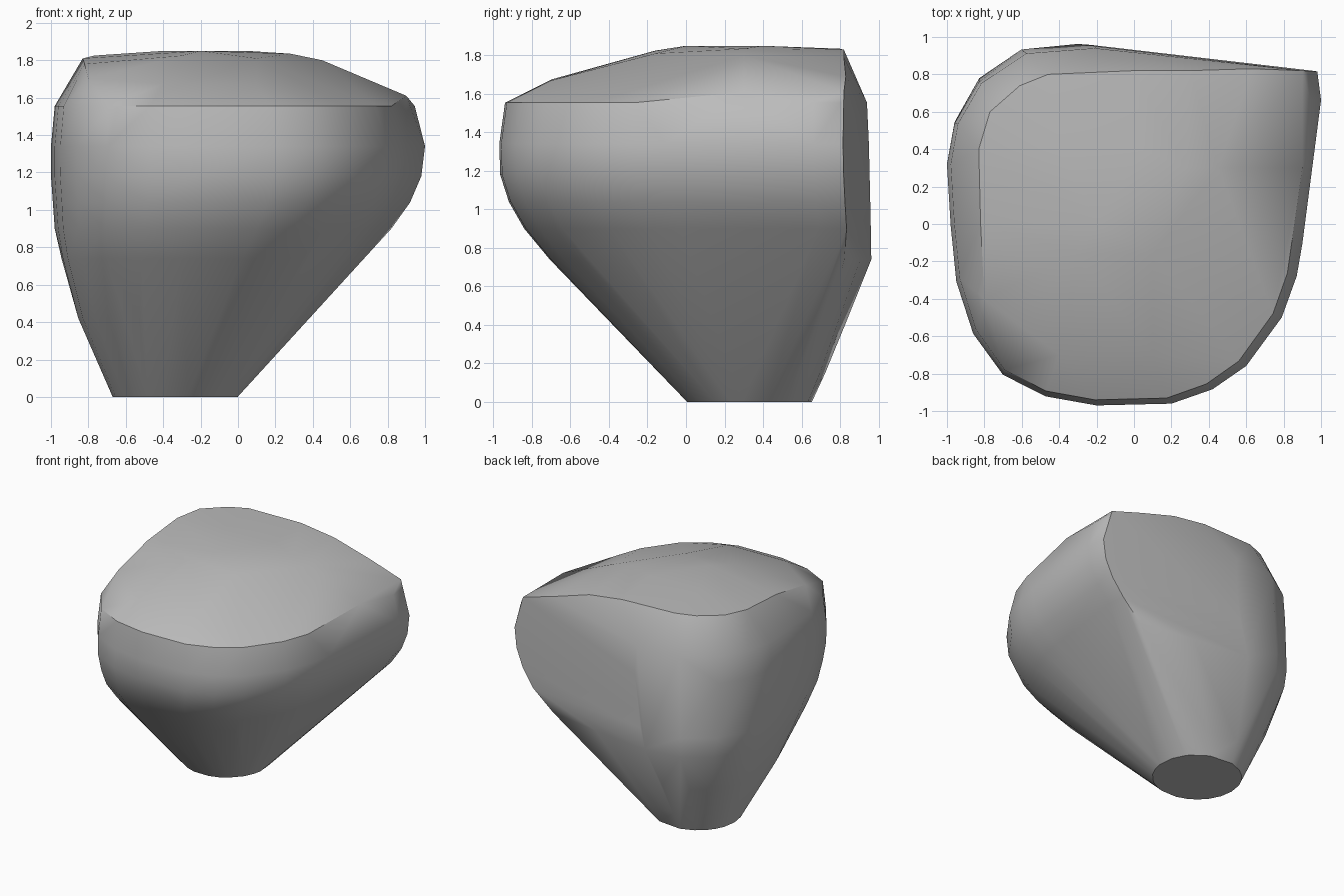
import bpy
import bmesh
from math import atan2, cos, sin, radians

default = bpy.data.objects.get("Cube")
if default:
    bpy.data.objects.remove(default, do_unlink=True)

# Widest outline of the boulder, seen from above, with one sharp back corner
OUTLINE = [(.98, .86), (1, .7), (.95, .28), (.9, -.1), (.87, -.28), (.79, -.51),
           (.6, -.78), (.42, -.91), (.2, -.99), (-.2, -1), (-.47, -.95),
           (-.7, -.83), (-.86, -.6), (-.95, -.31), (-.98, 0), (-1, .34),
           (-.96, .57), (-.83, .8), (-.58, .97), (-.2, 1), (.4, .93)]

# Horizontal sections: height, left, right, front, back, share of the outline shape
SECTIONS = [(0, -.67, 0, 0, .66, 0),
            (.15, -.73, .12, -.14, .73, .17),
            (.42, -.86, .37, -.4, .84, .5),
            (.74, -.95, .67, -.71, .965, .85),
            (.9, -.98, .82, -.84, .96, 1),
            (1.04, -.99, .92, -.92, .957, 1),
            (1.18, -1, .98, -.965, .953, 1),
            (1.34, -1, 1, -.97, .95, 1),
            (1.555, -.98, .945, -.94, .94, 1)]

# Cap: raised plateau at the back, with slopes to the front and side
PLATEAU = [(-.83, .4, 1.81), (-.77, .6, 1.825), (-.61, .74, 1.83),
           (-.46, .8, 1.835), (0, .82, 1.83), (.3, .82, 1.79),
           (-.4, .4, 1.85), (-.2, 0, 1.85), (.05, .4, 1.85),
           (.28, .3, 1.835), (.45, .3, 1.8)]
SLOPES = [(.63, .83, 1.69), (.9, .82, 1.61), (.9, .3, 1.61),
          (-.82, 0, 1.78), (-.8, -.4, 1.7), (-.3, -.16, 1.825),
          (.1, -.16, 1.81), (-.4, -.7, 1.675), (.1, -.7, 1.67)]


def section_points(z, left, right, front, back, share):
    """Fit a blend of circle and outline into the given bounds."""
    for u, v in OUTLINE:
        angle = atan2(v, u)
        bu = cos(angle) * (1 - share) + u * share
        bv = sin(angle) * (1 - share) + v * share
        yield ((left + right + bu * (right - left)) / 2,
               (front + back + bv * (back - front)) / 2, z)


def make_material(name, value):
    mat = bpy.data.materials.new(name)
    mat.use_nodes = True
    colour = (value, value, value, 1)
    mat.diffuse_color = colour
    mat.node_tree.nodes["Principled BSDF"].inputs["Base Color"].default_value = colour
    return mat


# Wrap the sections and cap in one closed skin
bm = bmesh.new()
for section in SECTIONS:
    for point in section_points(*section):
        bm.verts.new(point)
for point in PLATEAU + SLOPES:
    bm.verts.new(point)
hull = bmesh.ops.convex_hull(bm, input=bm.verts[:])
spare = {e for e in hull["geom_interior"] + hull["geom_unused"]
         if isinstance(e, bmesh.types.BMVert)}
bmesh.ops.delete(bm, geom=list(spare), context="VERTS")
bmesh.ops.dissolve_limit(bm, angle_limit=radians(1), verts=bm.verts[:], edges=bm.edges[:])
bmesh.ops.recalc_face_normals(bm, faces=bm.faces[:])

mesh = bpy.data.meshes.new("boulder")
bm.to_mesh(mesh)
bm.free()
boulder = bpy.data.objects.new("boulder", mesh)
bpy.context.collection.objects.link(boulder)
mesh.materials.append(make_material("stone grey", .5))

# Smooth sides with crisp rims
bpy.ops.object.select_all(action="DESELECT")
boulder.select_set(True)
bpy.context.view_layer.objects.active = boulder
bpy.ops.object.shade_smooth_by_angle(angle=radians(38))
